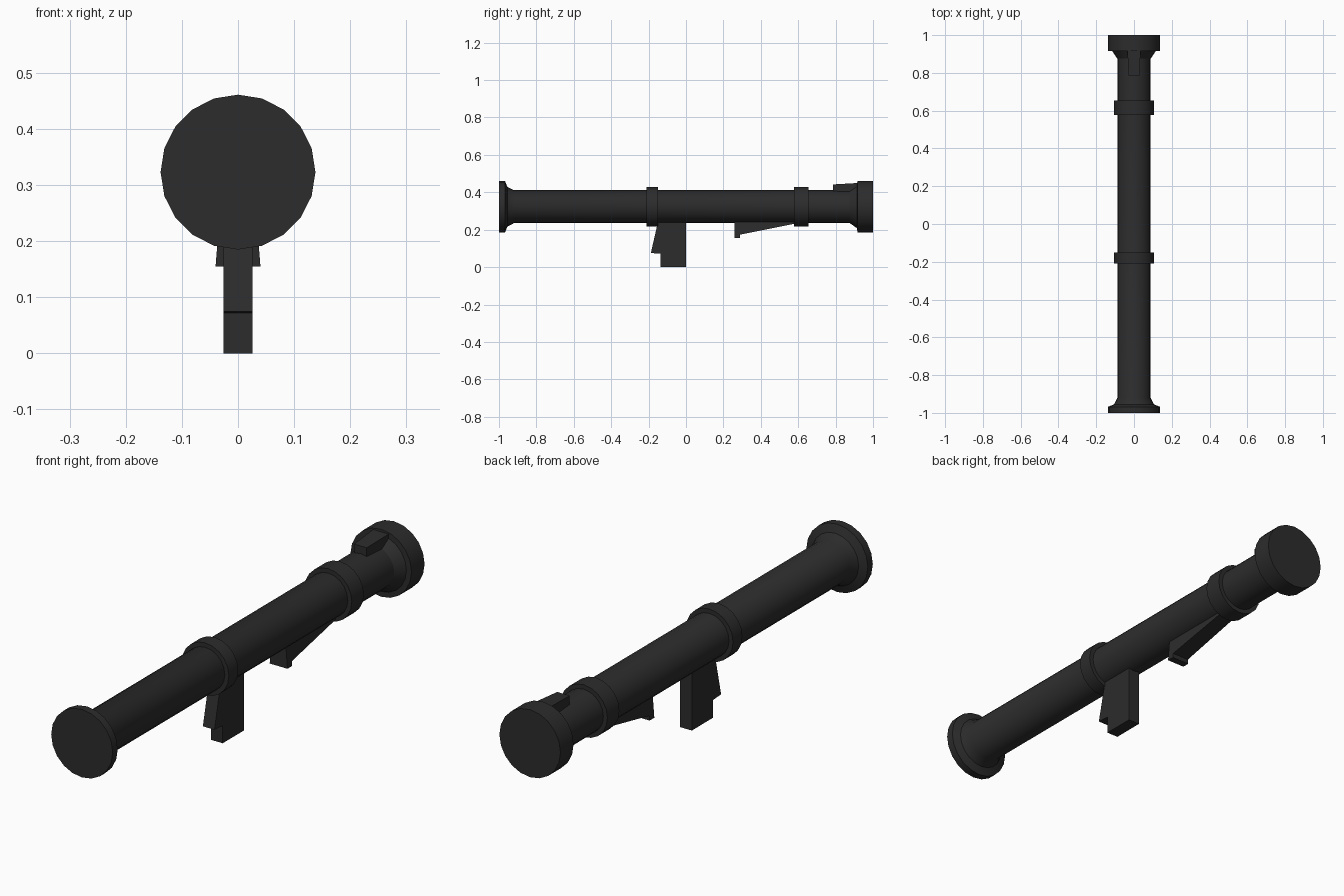
import bpy, bmesh, math

if "Cube" in bpy.data.objects:
    bpy.data.objects.remove(bpy.data.objects["Cube"])

CZ = 0.323   # height of the tube axis
SIDES = 20

dark = bpy.data.materials.new("dark_metal")
dark.diffuse_color = (0.025, 0.025, 0.025, 1)
dark.use_nodes = True
dark.node_tree.nodes["Principled BSDF"].inputs["Base Color"].default_value = dark.diffuse_color


def finish(name, bm, smooth):
    bmesh.ops.recalc_face_normals(bm, faces=bm.faces)
    me = bpy.data.meshes.new(name)
    bm.to_mesh(me)
    bm.free()
    ob = bpy.data.objects.new(name, me)
    bpy.context.collection.objects.link(ob)
    me.materials.append(dark)
    if smooth:
        bpy.context.view_layer.objects.active = ob
        ob.select_set(True)
        bpy.ops.object.shade_smooth_by_angle(angle=math.radians(30))
        ob.select_set(False)
    return ob


def lathe(name, profile):
    """Closed turned solid along y from (y, radius) points."""
    bm = bmesh.new()
    rings = [[bm.verts.new((r * math.cos(2 * math.pi * i / SIDES), y,
                            CZ + r * math.sin(2 * math.pi * i / SIDES)))
              for i in range(SIDES)] for y, r in profile]
    for a, b in zip(rings, rings[1:]):
        for i in range(SIDES):
            j = (i + 1) % SIDES
            bm.faces.new((a[i], a[j], b[j], b[i]))
    bm.faces.new(rings[0])
    bm.faces.new(rings[-1])
    return finish(name, bm, True)


def slab(name, profile, half):
    """Side profile of (y, z) points with half width half(y, z)."""
    bm = bmesh.new()
    left, right = ([bm.verts.new((s * half(y, z), y, z)) for y, z in profile]
                   for s in (-1, 1))
    bm.faces.new(left)
    bm.faces.new(right)
    n = len(profile)
    for i in range(n):
        j = (i + 1) % n
        bm.faces.new((left[i], left[j], right[j], right[i]))
    return finish(name, bm, False)


# Tube with flared muzzle and rear cap
lathe("launch_tube", [(-1, 0.138), (-0.968, 0.138), (-0.955, 0.106),
                      (-0.92, 0.088), (0.875, 0.088), (0.915, 0.115),
                      (0.916, 0.137), (1, 0.137)])

# Clamp rings
for name, y0, y1 in (("front_ring", -0.21, -0.15), ("rear_ring", 0.578, 0.655)):
    lathe(name, [(y0, 0.106), (y1, 0.106)])

# Pistol grip with slanted trigger housing
slab("grip", [(0, 0), (-0.135, 0), (-0.135, 0.072), (-0.188, 0.075),
              (-0.148, 0.25), (0, 0.25)], lambda y, z: 0.026)

# Wedge-shaped shoulder rest
slab("shoulder_rest", [(0.26, 0.155), (0.29, 0.155), (0.29, 0.174),
                       (0.58, 0.232), (0.58, 0.25), (0.26, 0.25)],
     lambda y, z: 0.04 - 0.08 * (z - 0.155))

# Small sight block on top of the rear
slab("sight_block", [(0.785, 0.4), (0.785, 0.442), (0.925, 0.45), (0.925, 0.4)],
     lambda y, z: 0.028 + 0.055 * (y - 0.785))
